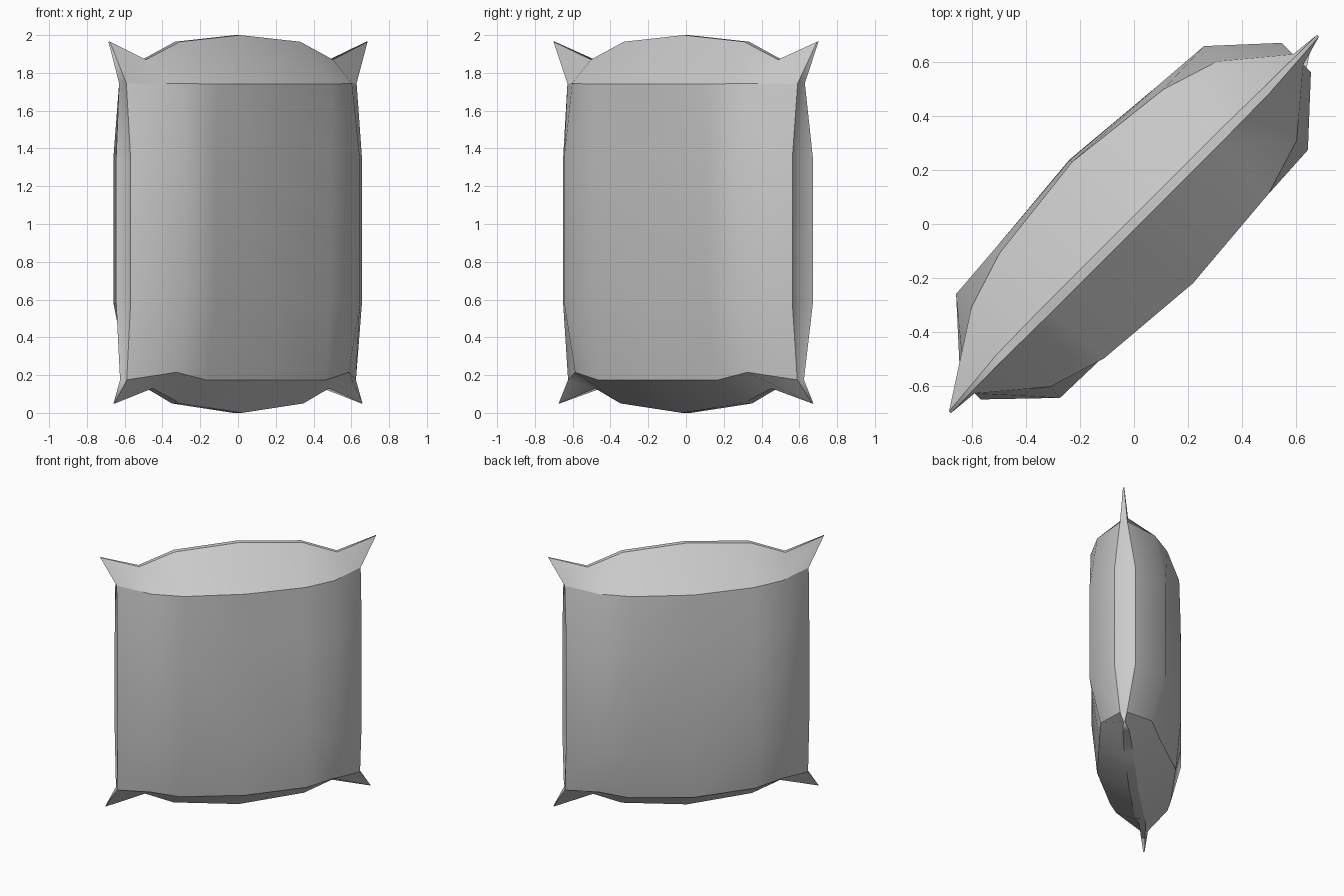
import bpy, bmesh, math
from mathutils import Matrix, Vector

if "Cube" in bpy.data.objects:
    bpy.data.objects.remove(bpy.data.objects["Cube"])

# Half rows from centre to corner: (u along width, back depth, front depth, z)
rows = [
    # top seam with pinched ear
    [(0, .022, .015, 2.0), (.45, .022, .015, 1.965), (.70, .018, .012, 1.87), (.976, .005, .005, 1.965)],
    # upper shoulder
    [(0, .325, .31, 1.74), (.43, .276, .274, 1.74), (.645, .208, .208, 1.745), (.862, .028, .026, 1.745)],
    # bulging body
    [(0, .336, .308, 1.35), (.43, .3, .268, 1.35), (.65, .283, .262, 1.35), (.862, .05, .058, 1.35)],
    [(0, .338, .306, .58), (.43, .3, .262, .58), (.65, .283, .262, .58), (.862, .05, .058, .58)],
    # lower shoulder
    [(0, .30, .265, .175), (.45, .225, .21, .175), (.645, .185, .185, .215), (.858, .025, .025, .175)],
    # bottom seam with pinched ear
    [(0, .035, .03, 0), (.46, .035, .03, .05), (.66, .025, .022, .13), (.938, .005, .005, .05)],
]

def place(u, back, front, z, side):
    v = back if side > 0 else -front
    if u > .8 and .5 < z < 1.5:          # right side fold is wider
        v += .038 if side > 0 else -.008
    if abs(u) > .9:                      # ears twist slightly
        v += math.copysign(.011, u)
    return (u, v, z)

bm = bmesh.new()
grids = {}
for side in (1, -1):
    grid = []
    for row in rows:
        full = [(-p[0], *p[1:]) for p in row[:0:-1]] + row
        grid.append([bm.verts.new(place(*p, side)) for p in full])
    grids[side] = grid
    # front or back panel
    for a, b in zip(grid, grid[1:]):
        for i in range(6):
            bm.faces.new((a[i], a[i + 1], b[i + 1], b[i]))

# Narrow grooved strip joining both panels around the outline
def outline(g):
    last = len(g) - 1
    return (g[0] + [g[r][6] for r in range(1, last)]
            + g[last][::-1] + [g[r][0] for r in range(last - 1, 0, -1)])

back, front = outline(grids[1]), outline(grids[-1])
n = len(back)
groove = []
for a, b in zip(back, front):
    p = (a.co + b.co) / 2
    if .5 < p.z < 1.5 and abs(p.x) > .8:
        p.x -= math.copysign(.025, p.x)
    groove.append(bm.verts.new(p))
for l, m in ((back, groove), (groove, front)):
    for i in range(n):
        j = (i + 1) % n
        bm.faces.new((l[i], l[j], m[j], m[i]))
bmesh.ops.recalc_face_normals(bm, faces=bm.faces)
for f in bm.faces:
    f.smooth = True

# Crisp creases along the outline and both shoulders
creases = [(l[i], l[(i + 1) % n]) for l in (back, front) for i in range(n)]
for g in grids.values():
    for r in (1, 4):
        creases += list(zip(g[r], g[r][1:]))
for a, b in creases:
    e = bm.edges.get((a, b))
    if e:
        e.smooth = False

# The sack stands diagonally
bm.transform(Matrix.Rotation(math.radians(45), 4, 'Z'))
mesh = bpy.data.meshes.new("sack")
bm.to_mesh(mesh)
bm.free()
bpy.context.collection.objects.link(bpy.data.objects.new("sack", mesh))
